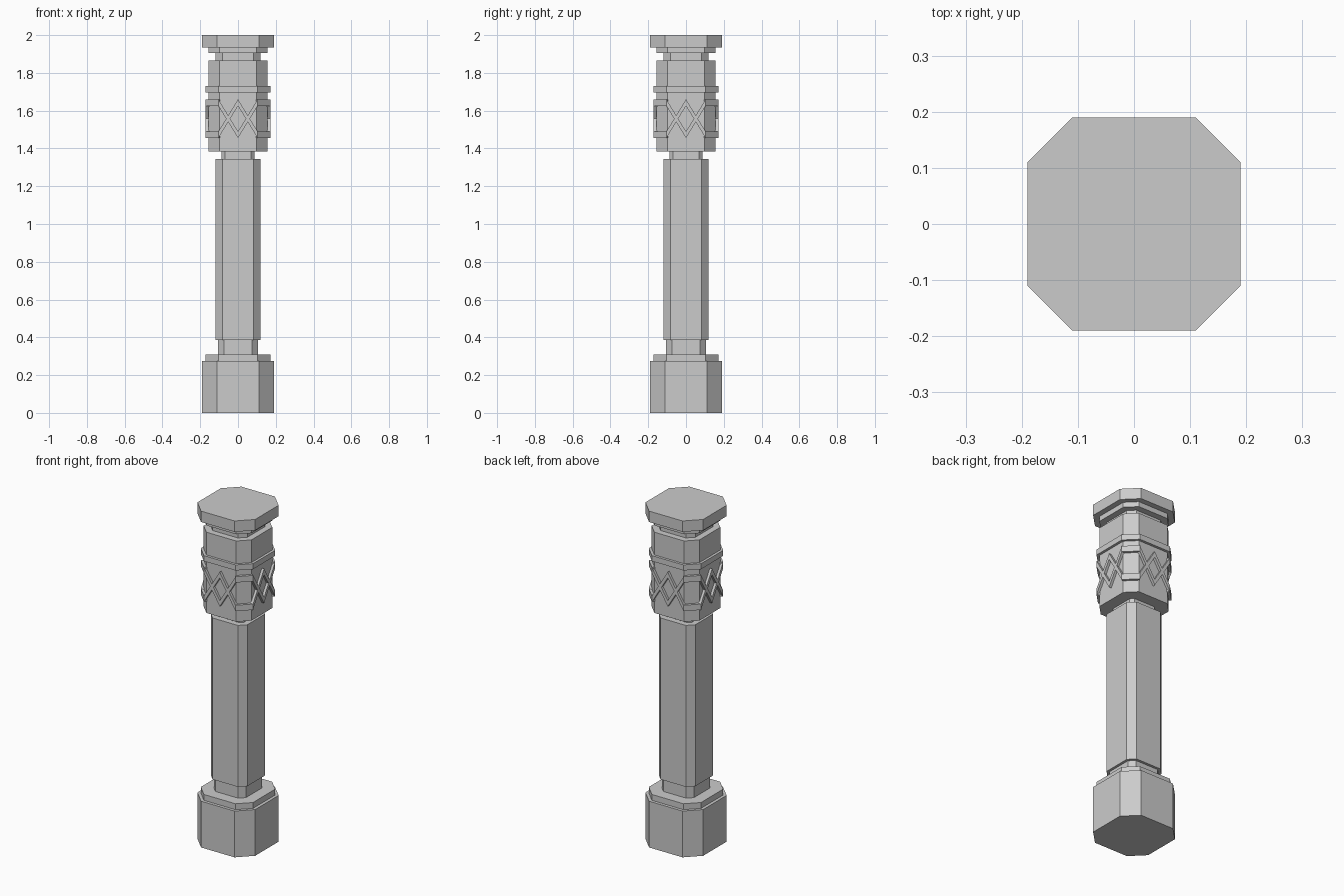
import bpy, bmesh
from math import radians
from mathutils import Matrix, Vector

if "Cube" in bpy.data.objects:
    bpy.data.objects.remove(bpy.data.objects["Cube"])


def prism(bm, points, offset):
    """Close a planar outline and extrude it along an offset vector."""
    face = bm.faces.new([bm.verts.new(p) for p in points])
    new = bmesh.ops.extrude_face_region(bm, geom=[face])["geom"]
    bmesh.ops.translate(bm, vec=Vector(offset),
                        verts=[v for v in new if isinstance(v, bmesh.types.BMVert)])


def finish(name, bm):
    bmesh.ops.recalc_face_normals(bm, faces=bm.faces[:])
    mesh = bpy.data.meshes.new(name)
    bm.to_mesh(mesh)
    bm.free()
    obj = bpy.data.objects.new(name, mesh)
    bpy.context.collection.objects.link(obj)
    return obj


def chamfered_block(name, half, flat, z0, z1):
    """Square block with chamfered corners; flat is half the width of each main face."""
    outline = [(half, -flat), (half, flat), (flat, half), (-flat, half),
               (-half, flat), (-half, -flat), (-flat, -half), (flat, -half)]
    bm = bmesh.new()
    prism(bm, [(x, y, z0) for x, y in outline], (0, 0, z1 - z0))
    return finish(name, bm)


# Stacked column sections: name, half width, half flat, bottom, top
for section in [
    ("base_block", 0.19, 0.11, 0.0, 0.275),
    ("base_step", 0.172, 0.104, 0.275, 0.31),
    ("base_neck", 0.105, 0.075, 0.31, 0.385),
    ("shaft", 0.12, 0.083, 0.385, 1.345),
    ("shaft_collar", 0.087, 0.068, 1.345, 1.385),
    ("capital_body", 0.157, 0.098, 1.385, 1.865),
    ("capital_ring", 0.172, 0.104, 1.697, 1.73),
    ("capital_neck", 0.12, 0.083, 1.865, 1.905),
    ("top_step", 0.157, 0.098, 1.905, 1.935),
    ("top_slab", 0.19, 0.11, 1.935, 2.0),
]:
    chamfered_block(*section)

# Raised lattice: two crossing zigzags per face, joined by bands on the chamfers
OUT, INNER, W = 0.172, 0.15, 0.104
LOW, HIGH, THICK = 1.455, 1.625, 0.035
bm = bmesh.new()
for ends, middle in ((HIGH, LOW), (LOW, HIGH)):
    path = [(-W, ends), (0, middle), (W, ends)]
    outline = path + [(x, z + THICK) for x, z in reversed(path)]
    prism(bm, [(x, -OUT, z) for x, z in outline], (0, OUT - INNER, 0))
for z in (LOW, HIGH):
    band = [(W, -OUT), (OUT, -W), (INNER, -0.09), (0.09, -INNER)]
    prism(bm, [(x, y, z) for x, y in band], (0, 0, THICK))
lattice = finish("lattice_1", bm)
for i in range(1, 4):
    copy = bpy.data.objects.new(f"lattice_{i + 1}", lattice.data)
    copy.matrix_world = Matrix.Rotation(radians(90 * i), 4, 'Z')
    bpy.context.collection.objects.link(copy)
